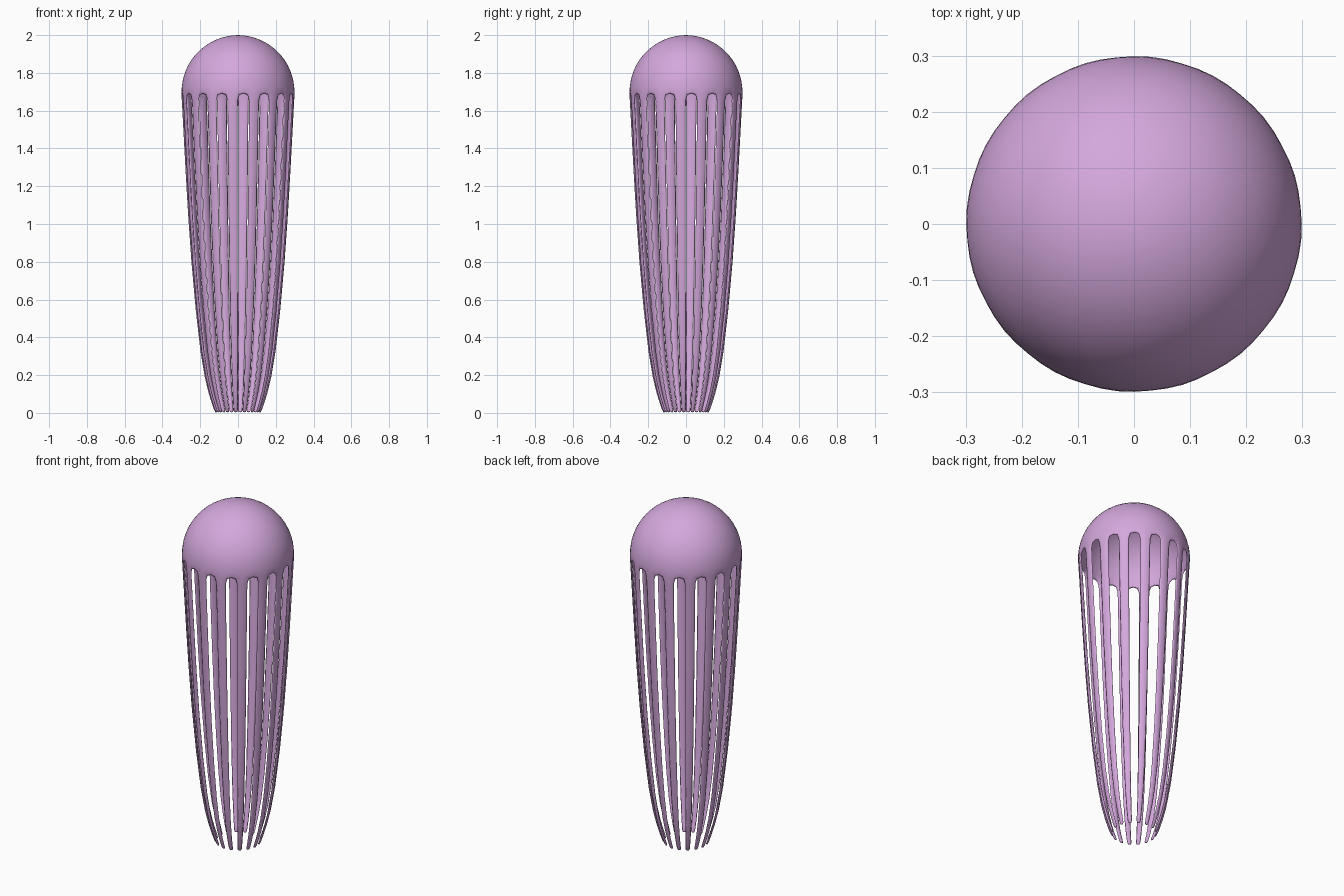
import bpy, bmesh, math

if "Cube" in bpy.data.objects:
    bpy.data.objects.remove(bpy.data.objects["Cube"])

SEG = 32          # facets around; every second one continues down as a strip
RADIUS = 0.303    # cage radius, slightly large because subdivision shrinks it
CENTRE_Z = 1.698


def ring(bm, r, z):
    return [bm.verts.new((r * math.cos(2 * math.pi * j / SEG),
                          r * math.sin(2 * math.pi * j / SEG), z)) for j in range(SEG)]


bm = bmesh.new()

# Dome: hemisphere of eight rows closed by a fan at the pole
rim = ring(bm, RADIUS, CENTRE_Z - 0.008)
prev = rim
for i in range(1, 8):
    a = math.radians(90) * i / 8
    cur = ring(bm, RADIUS * math.cos(a), CENTRE_Z + RADIUS * math.sin(a))
    for j in range(SEG):
        k = (j + 1) % SEG
        bm.faces.new((prev[j], prev[k], cur[k], cur[j]))
    prev = cur
pole = bm.verts.new((0, 0, CENTRE_Z + RADIUS))
for j in range(SEG):
    bm.faces.new((prev[j], prev[(j + 1) % SEG], pole))

# Hanging strips: alternate facets carried down a tapering profile (radius, z)
profile = [(0.299, 1.635), (0.282, 1.3), (0.253, 0.8), (0.200, 0.27),
           (0.155, 0.09), (0.130, 0.02), (0.122, -0.001)]
prev = rim
for r, z in profile:
    cur = ring(bm, r, z)
    for j in range(1, SEG, 2):
        k = (j + 1) % SEG
        bm.faces.new((cur[j], cur[k], prev[k], prev[j]))
    prev = cur

mesh = bpy.data.meshes.new("dome_with_strips")
bm.to_mesh(mesh)
bm.free()
obj = bpy.data.objects.new("dome_with_strips", mesh)
bpy.context.collection.objects.link(obj)

# Thin shell, then rounded by subdivision
shell = obj.modifiers.new("shell", 'SOLIDIFY')
shell.thickness = 0.012
shell.offset = -1
smooth = obj.modifiers.new("rounding", 'SUBSURF')
smooth.levels = 1
smooth.render_levels = 1
for p in mesh.polygons:
    p.use_smooth = True

# Soft violet colour
mat = bpy.data.materials.new("violet")
mat.diffuse_color = (0.66, 0.39, 0.72, 1)
mat.use_nodes = True
mat.node_tree.nodes["Principled BSDF"].inputs["Base Color"].default_value = mat.diffuse_color
mesh.materials.append(mat)
